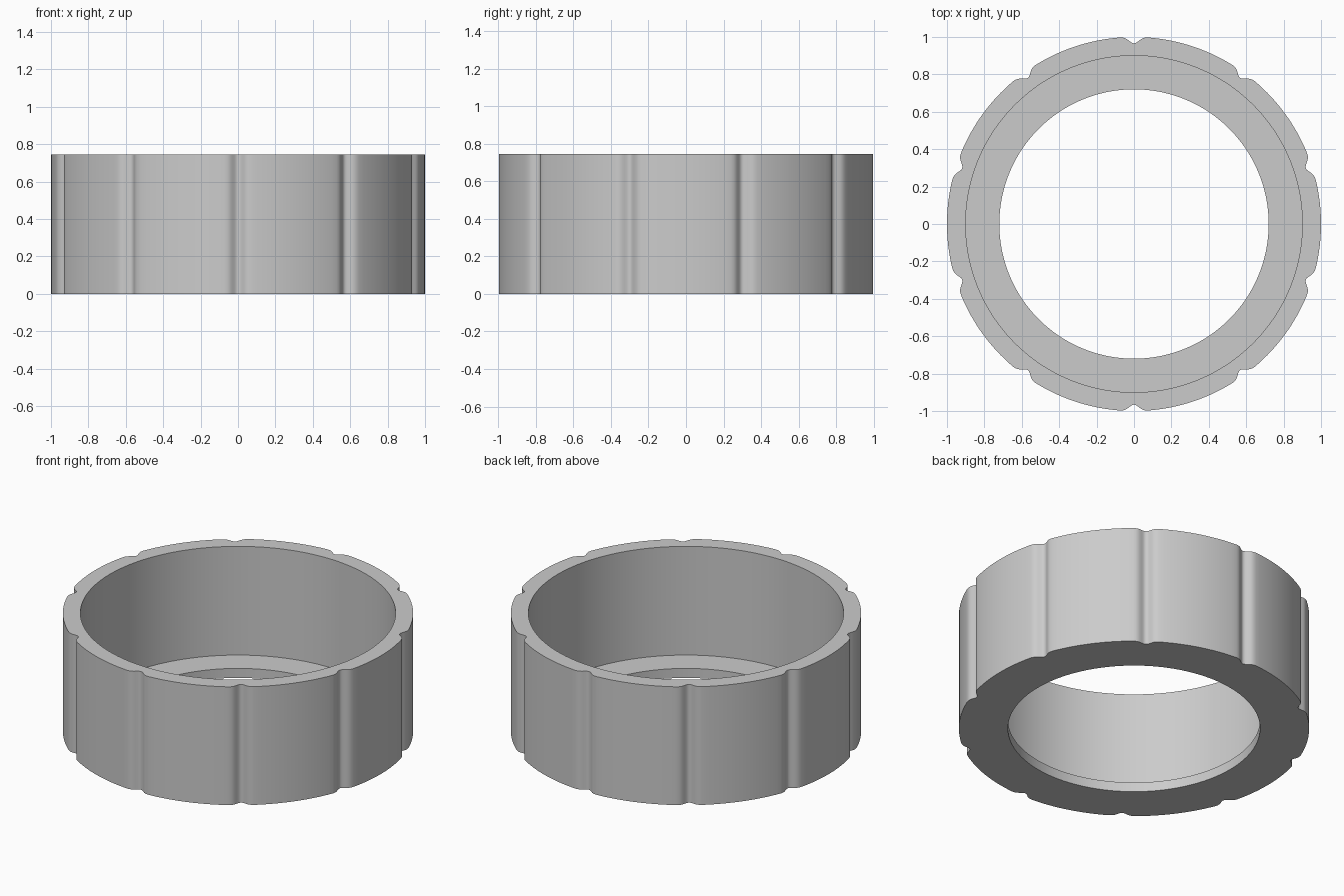
import bpy
import bmesh
from math import cos, sin, pi

cube = bpy.data.objects.get("Cube")
if cube:
    bpy.data.objects.remove(cube, do_unlink=True)

HEIGHT, LEDGE = 0.745, 0.06
BORE, LIP = 0.9, 0.72
NOTCHES, ARC_STEPS = 10, 16

# Half of one rounded grip groove: sideways offset and radius
half = [(0, 0.966), (0.008, 0.967), (0.017, 0.972), (0.027, 0.98),
        (0.037, 0.988), (0.047, 0.994), (0.059, 0.998), (0.075, 1)]
groove = [(-a, r) for a, r in reversed(half[1:])] + half

# Outer outline, repeated around the ring: groove, then plain arc
pitch = 2 * pi / NOTCHES
edge = half[-1][0]
outline = []
for n in range(NOTCHES):
    middle = pi / 2 + n * pitch
    outline += [(middle + a, r) for a, r in groove]
    outline += [(middle + edge + (pitch - 2 * edge) * i / ARC_STEPS, 1)
                for i in range(1, ARC_STEPS)]

# Ring section: grooved wall, open bore, ledge and inner lip
section = [(None, 0), (None, HEIGHT), (BORE, HEIGHT),
           (BORE, LEDGE), (LIP, LEDGE), (LIP, 0)]
bm = bmesh.new()
loops = [[bm.verts.new(((radius or r) * cos(a), (radius or r) * sin(a), z))
          for a, r in outline] for radius, z in section]
count = len(outline)
for k, lower in enumerate(loops):
    upper = loops[(k + 1) % len(loops)]
    for i in range(count):
        j = (i + 1) % count
        bm.faces.new((lower[i], lower[j], upper[j], upper[i]))
bmesh.ops.recalc_face_normals(bm, faces=bm.faces)

mesh = bpy.data.meshes.new("grooved_ring")
bm.to_mesh(mesh)
bm.free()
ring = bpy.data.objects.new("grooved_ring", mesh)
bpy.context.collection.objects.link(ring)

# Plain grey finish
grey = bpy.data.materials.new("light_grey")
grey.use_nodes = True
color = (0.6, 0.6, 0.6, 1)
grey.diffuse_color = color
grey.node_tree.nodes["Principled BSDF"].inputs["Base Color"].default_value = color
mesh.materials.append(grey)

# Smooth walls with crisp rims
bpy.ops.object.select_all(action="DESELECT")
ring.select_set(True)
bpy.context.view_layer.objects.active = ring
bpy.ops.object.shade_smooth_by_angle(angle=pi / 5)
